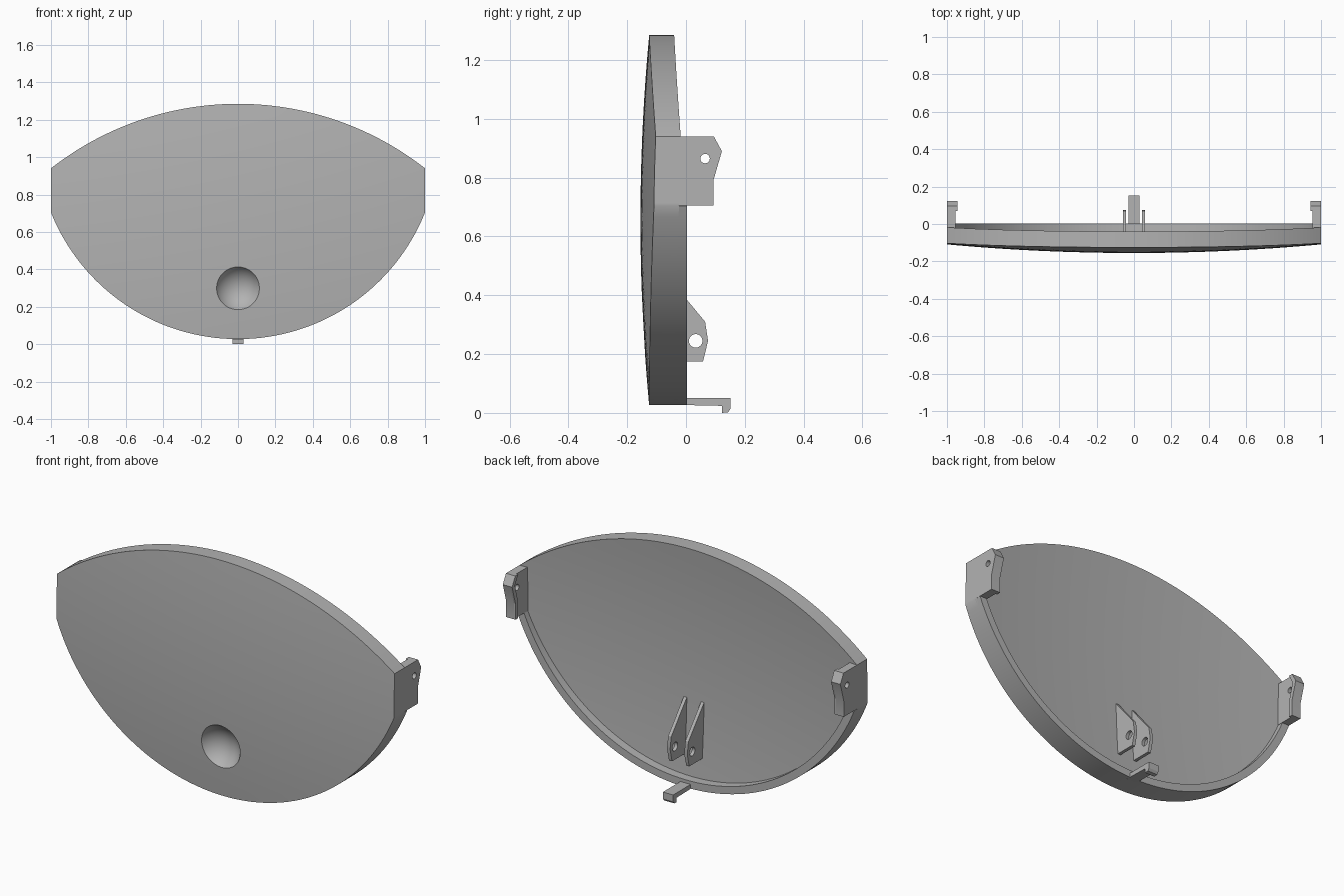
import bpy, bmesh, math

if "Cube" in bpy.data.objects:
    bpy.data.objects.remove(bpy.data.objects["Cube"])

grey = bpy.data.materials.new("plain grey")
grey.use_nodes = True
grey.diffuse_color = (0.45, 0.45, 0.45, 1)
grey.node_tree.nodes["Principled BSDF"].inputs["Base Color"].default_value = grey.diffuse_color

LOW_R, LOW_Z = 1.077, 1.104       # lower arc radius and centre height
TOP_R, TOP_Z = 1.622, -0.337      # upper arc radius and centre height
STEPS, ROWS, THICK = 64, 24, 0.085
END = math.asin(1 / LOW_R)
ANGLES = [END * (2 * i / STEPS - 1) for i in range(STEPS + 1)]


def make(name, bm):
    bmesh.ops.recalc_face_normals(bm, faces=bm.faces)
    mesh = bpy.data.meshes.new(name)
    bm.to_mesh(mesh)
    bm.free()
    mesh.materials.append(grey)
    obj = bpy.data.objects.new(name, mesh)
    bpy.context.collection.objects.link(obj)
    return obj


def prism(name, profile, x0, x1):
    """Extrude a (y, z) profile along x."""
    bm = bmesh.new()
    face = bm.faces.new([bm.verts.new((x0, y, z)) for y, z in profile])
    new = bmesh.ops.extrude_face_region(bm, geom=[face])["geom"]
    bmesh.ops.translate(bm, vec=(x1 - x0, 0, 0),
                        verts=[v for v in new if isinstance(v, bmesh.types.BMVert)])
    return make(name, bm)


def activate(obj):
    bpy.ops.object.select_all(action="DESELECT")
    obj.select_set(True)
    bpy.context.view_layer.objects.active = obj


def cut(obj, cutter):
    mod = obj.modifiers.new("cut", "BOOLEAN")
    mod.operation, mod.solver, mod.object = "DIFFERENCE", "EXACT", cutter
    activate(obj)
    bpy.ops.object.modifier_apply(modifier=mod.name)
    bpy.data.objects.remove(cutter)


def drill(obj, x, y, z, r):
    bpy.ops.mesh.primitive_cylinder_add(vertices=32, radius=r, depth=0.2,
                                        location=(x, y, z), rotation=(0, math.pi / 2, 0))
    cut(obj, bpy.context.object)


def smooth(obj):
    activate(obj)
    bpy.ops.object.shade_smooth_by_angle(angle=math.radians(30))


def dome(x, z):
    return -0.155 + 0.046 * x * x + 0.075 * (z - 0.655) ** 2


# Domed panel: front grid extruded straight back
bm = bmesh.new()
grid = []
for a in ANGLES:
    x = LOW_R * math.sin(a)
    low = LOW_Z - LOW_R * math.cos(a)
    high = TOP_Z + math.sqrt(TOP_R ** 2 - x * x)
    zs = [low + (high - low) * j / ROWS for j in range(ROWS + 1)]
    grid.append([bm.verts.new((x, dome(x, z), z)) for z in zs])
for c0, c1 in zip(grid, grid[1:]):
    for j in range(ROWS):
        bm.faces.new((c0[j], c1[j], c1[j + 1], c0[j + 1]))
new = bmesh.ops.extrude_face_region(bm, geom=bm.faces[:])["geom"]
bmesh.ops.translate(bm, vec=(0, THICK, 0),
                    verts=[v for v in new if isinstance(v, bmesh.types.BMVert)])
panel = make("domed_panel", bm)

# Round dimple in the front
DIMPLE_R, DEPTH = 0.115, 0.065
ball_r = (DIMPLE_R ** 2 + DEPTH ** 2) / (2 * DEPTH)
bpy.ops.mesh.primitive_uv_sphere_add(
    segments=48, ring_count=32, radius=ball_r,
    location=(0, dome(0, 0.295) + DEPTH - ball_r, 0.295))
bpy.ops.object.shade_smooth()
cut(panel, bpy.context.object)
smooth(panel)

# Raised rim along the lower arc on the back
bm = bmesh.new()
rings = []
for a in ANGLES:
    ring = []
    for r, back in ((LOW_R, False), (LOW_R, True), (LOW_R - 0.04, True), (LOW_R - 0.04, False)):
        x, z = r * math.sin(a), LOW_Z - r * math.cos(a)
        ring.append(bm.verts.new((x, 0.004 if back else dome(x, z) + THICK - 0.01, z)))
    rings.append(ring)
for r0, r1 in zip(rings, rings[1:]):
    for k in range(4):
        bm.faces.new((r0[k], r1[k], r1[(k + 1) % 4], r0[(k + 1) % 4]))
bm.faces.new(rings[0])
bm.faces.new(rings[-1])
smooth(make("lower_rim", bm))

# Side lugs with a thicker back flange, and the pair of central brackets
LUG = [(-0.1, 0.94), (0.095, 0.94), (0.122, 0.89), (0.093, 0.79), (0.093, 0.705), (-0.1, 0.705)]
FLANGE = [(0.07, 0.94), (0.095, 0.94), (0.122, 0.89), (0.093, 0.79), (0.093, 0.705),
          (0.07, 0.705), (0.07, 0.79), (0.098, 0.89)]
BRACKET = [(-0.08, 0.485), (0.065, 0.31), (0.075, 0.245), (0.058, 0.175), (-0.08, 0.175)]
for side, s in (("left", 1), ("right", -1)):
    lug = prism(side + "_lug", LUG, s * 0.955, s)
    drill(lug, s * 0.98, 0.065, 0.865, 0.016)
    smooth(lug)
    prism(side + "_lug_flange", FLANGE, s * 0.945, s * 0.956)
    bracket = prism(side + "_bracket", BRACKET, s * 0.042, s * 0.06)
    drill(bracket, s * 0.05, 0.033, 0.245, 0.023)
    smooth(bracket)

# Hooked latch at the bottom
HOOK = [(-0.02, 0.05), (0.152, 0.05), (0.152, 0.015), (0.143, 0.002), (0.122, 0),
        (0.122, 0.024), (-0.02, 0.027)]
prism("bottom_hook", HOOK, -0.03, 0.03)
